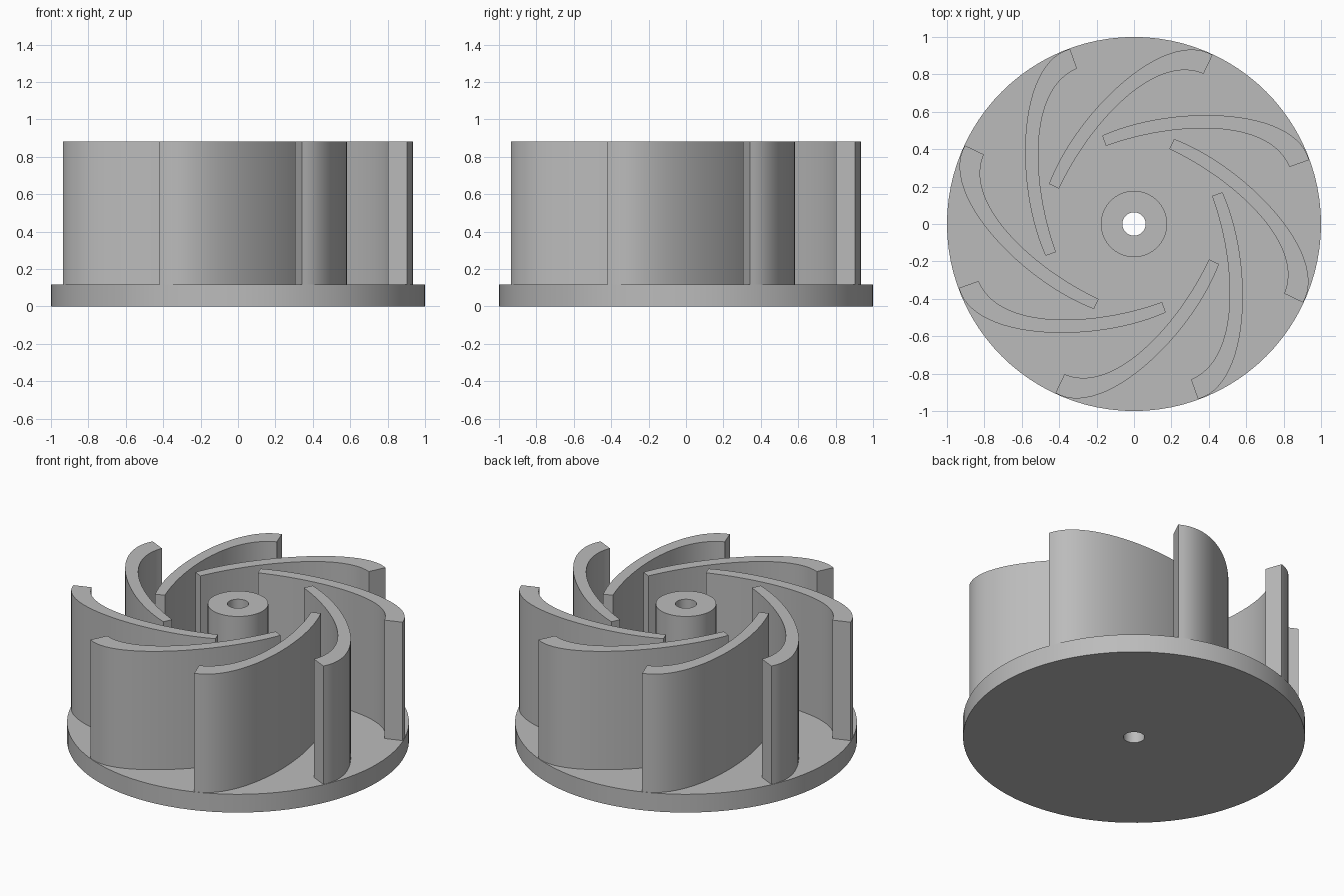
import bpy, bmesh
from math import radians, tau
from mathutils import Vector, Matrix
from mathutils.geometry import interpolate_bezier

if "Cube" in bpy.data.objects:
    bpy.data.objects.remove(bpy.data.objects["Cube"], do_unlink=True)

BLADES = 8
BASE_TOP = 0.118
TOP = 0.882
HUB_R = 0.177
BORE_R = 0.062

# One plain grey for the whole casting
grey = bpy.data.materials.new("grey")
grey.use_nodes = True
colour = (0.5, 0.5, 0.5, 1)
grey.diffuse_color = colour
grey.node_tree.nodes["Principled BSDF"].inputs["Base Color"].default_value = colour


def finish(name, bm):
    """Turn a bmesh into a smooth-shaded object with sharp edges kept."""
    bmesh.ops.recalc_face_normals(bm, faces=bm.faces)
    mesh = bpy.data.meshes.new(name)
    bm.to_mesh(mesh)
    bm.free()
    mesh.materials.append(grey)
    obj = bpy.data.objects.new(name, mesh)
    bpy.context.collection.objects.link(obj)
    bpy.ops.object.select_all(action='DESELECT')
    obj.select_set(True)
    bpy.context.view_layer.objects.active = obj
    bpy.ops.object.shade_smooth_by_angle(angle=radians(30))
    return obj


def curve(a, b, c, d, steps=28):
    return interpolate_bezier(*(Vector((*p, 0)) for p in (a, b, c, d)), steps)


# Base disc and hub, revolved as one body around the bore
profile = [(BORE_R, 0), (1, 0), (1, BASE_TOP), (HUB_R, BASE_TOP),
           (HUB_R, TOP), (BORE_R, TOP)]
bm = bmesh.new()
verts = [bm.verts.new((r, 0, z)) for r, z in profile]
edges = [bm.edges.new((v, verts[i - 1])) for i, v in enumerate(verts)]
bmesh.ops.spin(bm, geom=verts + edges, cent=(0, 0, 0), axis=(0, 0, 1),
               angle=tau, steps=96, use_merge=True)
bmesh.ops.remove_doubles(bm, verts=bm.verts, dist=0.0001)
finish("base_disc_and_hub", bm)

# Curved blade outline: convex side out, concave side back
convex = curve((-0.17, 0.473), (0.2, 0.64), (0.86, 0.63), (0.936, 0.342))
concave = curve((-0.15, 0.417), (0.2, 0.545), (0.72, 0.575), (0.831, 0.305))
outline = convex + concave[::-1]

# Blades spaced evenly around the hub
for i in range(BLADES):
    turn = Matrix.Rotation(tau * i / BLADES, 3, 'Z')
    bm = bmesh.new()
    face = bm.faces.new([bm.verts.new(turn @ p + Vector((0, 0, BASE_TOP)))
                         for p in outline])
    raised = bmesh.ops.extrude_face_region(bm, geom=[face], use_keep_orig=True)
    top = [g for g in raised["geom"] if isinstance(g, bmesh.types.BMVert)]
    bmesh.ops.translate(bm, verts=top, vec=(0, 0, TOP - BASE_TOP))
    finish(f"blade_{i + 1}", bm)
